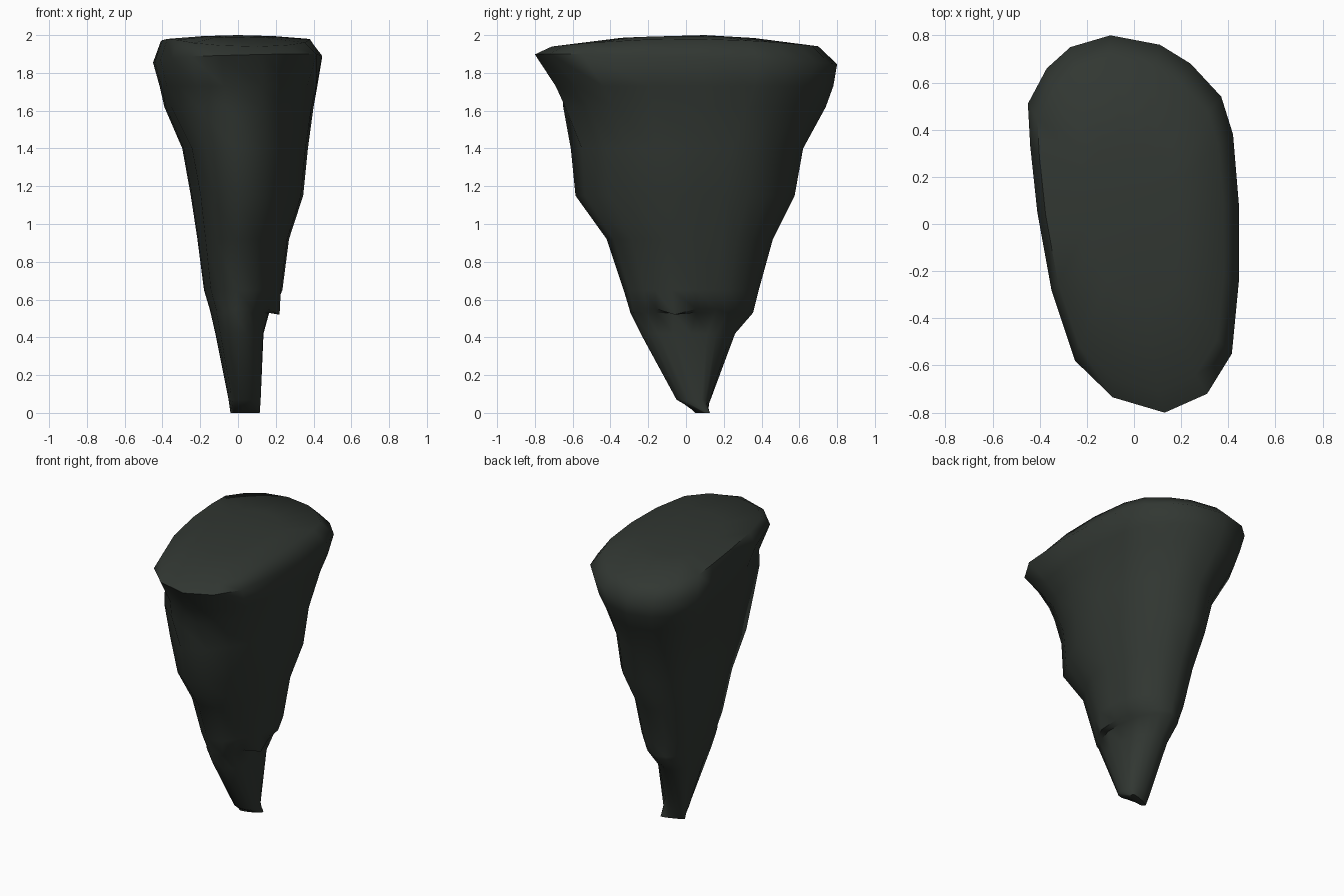
import bpy, bmesh

if "Cube" in bpy.data.objects:
    bpy.data.objects.remove(bpy.data.objects["Cube"])

# Rim outline seen from above (x, y)
RIM = [(-0.45, 0.51), (-0.37, 0.66), (-0.27, 0.75), (-0.10, 0.80), (0.11, 0.76),
       (0.24, 0.68), (0.37, 0.54), (0.42, 0.38), (0.445, 0.08), (0.445, -0.24),
       (0.415, -0.55), (0.31, -0.72), (0.13, -0.80), (-0.09, -0.735),
       (-0.25, -0.58), (-0.35, -0.28), (-0.41, 0.05), (-0.44, 0.33)]

# Sections from tip to rim: z, x min, x max, y min, y max, right cut, left fill
LEVELS = [(0.00, -0.04, 0.115, 0.06, 0.11, 0, 0),
          (0.07, -0.05, 0.12, -0.05, 0.13, 0, 0.1),
          (0.42, -0.12, 0.135, -0.24, 0.26, 0.6, 0.3),
          (0.53, -0.145, 0.165, -0.295, 0.355, 0.85, 0.45),
          (0.55, -0.15, 0.195, -0.30, 0.36, 0.9, 0.5),
          (0.65, -0.18, 0.235, -0.33, 0.385, 1, 0.8),
          (0.92, -0.215, 0.27, -0.42, 0.46, 1, 0.8),
          (1.15, -0.25, 0.345, -0.585, 0.575, 1, 0.8),
          (1.40, -0.295, 0.37, -0.61, 0.62, 0.95, 1.1),
          (1.62, -0.39, 0.40, -0.65, 0.74, 0.7, 0.2),
          (1.73, -0.415, 0.42, -0.69, 0.78, 0.35, -0.2),
          (1.87, -0.45, 0.445, -0.80, 0.80, 0, 0),
          (1.98, -0.41, 0.38, -0.71, 0.70, 0, 0),
          (1.995, -0.20, 0.19, -0.34, 0.36, 0, 0)]


def skewed(cut, fill):
    """Outline with the right corners cut back and the front left one filled."""
    pts = []
    for i, (x, y) in enumerate(RIM):
        u, v = x / 0.45, y / 0.8
        s = 1.0
        if u > 0:
            s -= cut * (0.26 if v > 0 else 0.42) * abs(u * v)
        elif v < 0:
            s += fill * 0.32 * abs(u * v)
        if i in (7, 8):          # shallow groove on the right rear
            s -= 0.06 * cut
        pts.append((u * s, v * s))
    return pts


def section(bm, z, x0, x1, y0, y1, cut, fill):
    """Outline fitted into the given box at height z."""
    pts = skewed(cut, fill)
    us, vs = [p[0] for p in pts], [p[1] for p in pts]
    ring = []
    for u, v in pts:
        x = x0 + (u - min(us)) / (max(us) - min(us)) * (x1 - x0)
        y = y0 + (v - min(vs)) / (max(vs) - min(vs)) * (y1 - y0)
        h = z
        if z == 0:               # tip edge runs at a slant
            y += (x - 0.04) * 0.4
        elif z == 1.87:          # rim leans slightly
            h += 0.03 * (x - y) if x > 0 else -0.03 * y
        elif z > 1.9:            # top is gently domed
            h -= 0.08 * y * y
        ring.append(bm.verts.new((x, y, h)))
    return ring


bm = bmesh.new()
rings = [section(bm, *lv) for lv in LEVELS]

# Small chipped ledge overhanging on the right side
rings[4][9].co = (0.22, -0.06, 0.52)

# Skin between the sections
n = len(RIM)
for a, b in zip(rings, rings[1:]):
    for i in range(n):
        j = (i + 1) % n
        bm.faces.new((a[i], a[j], b[j], b[i]))

# Tip and domed top
bm.faces.new(rings[0])
peak = bm.verts.new((0, 0.1, 2.0))
for i in range(n):
    bm.faces.new((rings[-1][i], rings[-1][(i + 1) % n], peak))
bmesh.ops.recalc_face_normals(bm, faces=bm.faces)

mesh = bpy.data.meshes.new("rock_spike")
bm.to_mesh(mesh)
bm.free()
rock = bpy.data.objects.new("rock_spike", mesh)
bpy.context.collection.objects.link(rock)

# One dark stone colour
stone = bpy.data.materials.new("dark green grey stone")
stone.diffuse_color = (0.031, 0.038, 0.032, 1)
stone.use_nodes = True
stone.node_tree.nodes["Principled BSDF"].inputs["Base Color"].default_value = stone.diffuse_color
mesh.materials.append(stone)

bpy.context.view_layer.objects.active = rock
rock.select_set(True)
bpy.ops.object.shade_smooth_by_angle(angle=1.1)
